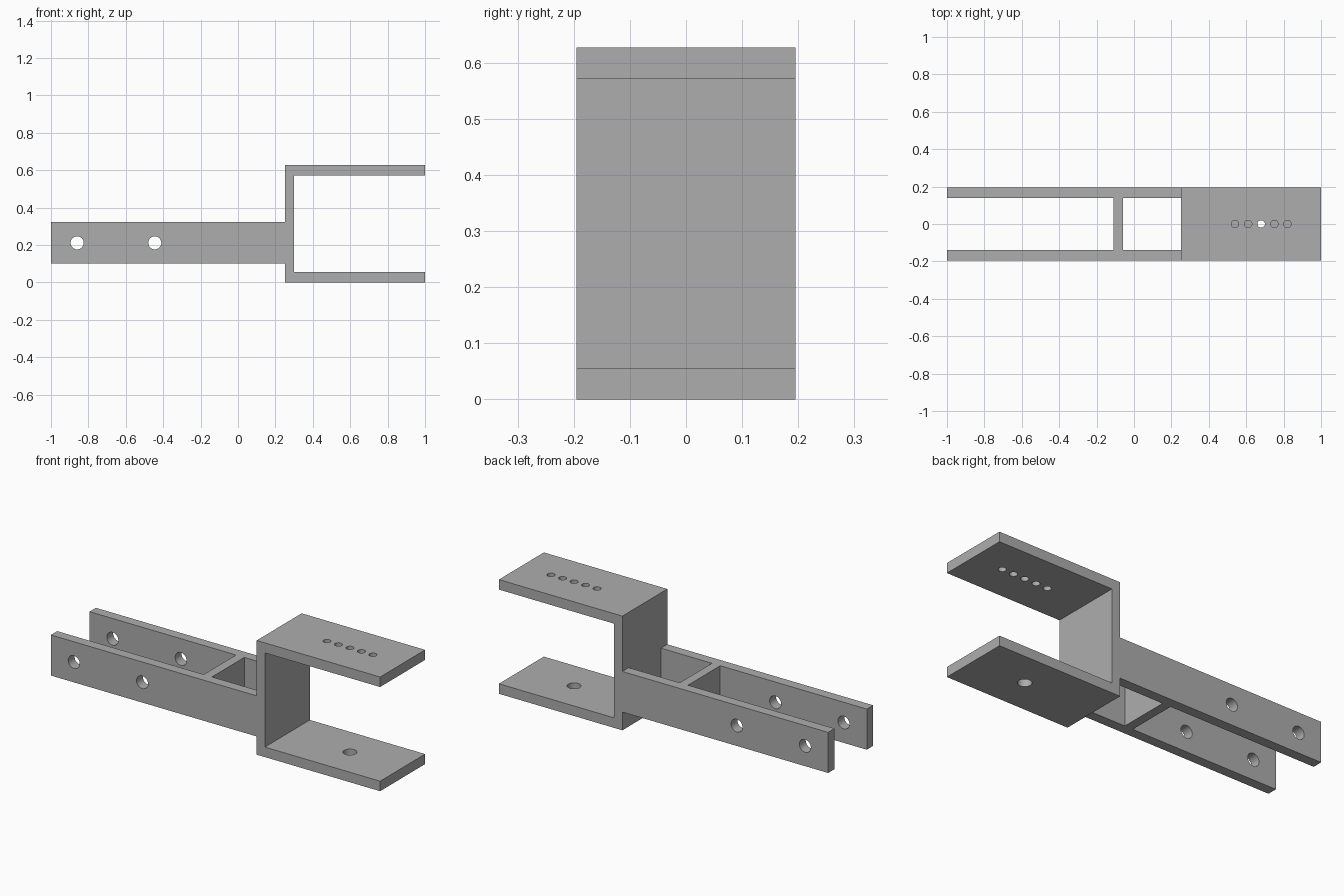
import bpy
import bmesh
from math import pi
from mathutils import Matrix, Vector

cube = bpy.data.objects.get("Cube")
if cube:
    bpy.data.objects.remove(cube, do_unlink=True)

HALF_WIDTH, WALL = 0.195, 0.055
HEIGHT = 0.627
ARM_LOW, ARM_TOP = 0.10, 0.323
BACK, FACE = 0.25, 0.30      # outer and inner side of the upright
TIP = 1.0
HOLE_R, SMALL_R = 0.035, 0.02

grey = bpy.data.materials.new("plain grey")
grey.use_nodes = True
colour = (0.42, 0.42, 0.42, 1)
grey.diffuse_color = colour
grey.node_tree.nodes["Principled BSDF"].inputs["Base Color"].default_value = colour


def make_object(name, bm):
    bmesh.ops.recalc_face_normals(bm, faces=bm.faces)
    mesh = bpy.data.meshes.new(name)
    bm.to_mesh(mesh)
    bm.free()
    mesh.materials.append(grey)
    obj = bpy.data.objects.new(name, mesh)
    bpy.context.collection.objects.link(obj)
    return obj


def extrude_profile(name, outline):
    bm = bmesh.new()
    face = bm.faces.new([bm.verts.new((x, -HALF_WIDTH, z)) for x, z in outline])
    out = bmesh.ops.extrude_face_region(bm, geom=[face])
    verts = [v for v in out["geom"] if isinstance(v, bmesh.types.BMVert)]
    bmesh.ops.translate(bm, verts=verts, vec=(0, 2 * HALF_WIDTH, 0))
    return make_object(name, bm)


def box(low, high):
    low, high = Vector(low), Vector(high)
    bm = bmesh.new()
    bmesh.ops.create_cube(bm, size=1, matrix=Matrix.Translation((low + high) / 2)
                          @ Matrix.Diagonal((*(high - low), 1)))
    return make_object("slot_cutter", bm)


def drill(centre, radius, depth, along_y=False):
    turn = Matrix.Rotation(pi / 2 if along_y else 0, 4, "X")
    bm = bmesh.new()
    bmesh.ops.create_cone(bm, cap_ends=True, segments=32, radius1=radius, radius2=radius,
                          depth=depth, matrix=Matrix.Translation(centre) @ turn)
    return make_object("hole_cutter", bm)


def cut(target, cutter):
    cutter.hide_render = True
    mod = target.modifiers.new("cut", "BOOLEAN")
    mod.operation, mod.solver, mod.object = "DIFFERENCE", "EXACT", cutter
    bpy.ops.object.modifier_apply(modifier=mod.name)
    bpy.data.objects.remove(cutter, do_unlink=True)


# Side outline: long arm on the left, open clevis on the right
bracket = extrude_profile("clevis_bracket", [
    (-1, ARM_LOW), (BACK, ARM_LOW), (BACK, 0), (TIP, 0), (TIP, WALL), (FACE, WALL),
    (FACE, HEIGHT - WALL), (TIP, HEIGHT - WALL), (TIP, HEIGHT), (BACK, HEIGHT),
    (BACK, ARM_TOP), (-1, ARM_TOP)])
bpy.context.view_layer.objects.active = bracket
bracket.select_set(True)

# Slots that split the arm into two rails joined by a cross web
inner = HALF_WIDTH - WALL
for x0, x1 in ((-1.1, -0.11), (-0.06, BACK)):
    cut(bracket, box((x0, -inner, ARM_LOW - 0.05), (x1, inner, ARM_TOP + 0.05)))

# Bolt holes through both rails
for x in (-0.86, -0.445):
    cut(bracket, drill((x, 0, (ARM_LOW + ARM_TOP) / 2), HOLE_R, 1, along_y=True))

# Row of small holes in the top plate, one larger hole in the bottom plate
for i in range(-2, 3):
    cut(bracket, drill((0.68 + 0.07 * i, 0, HEIGHT - WALL / 2), SMALL_R, 0.2))
cut(bracket, drill((0.68, 0, WALL / 2), HOLE_R, 0.2))

bpy.ops.object.shade_smooth_by_angle(angle=pi / 6)
